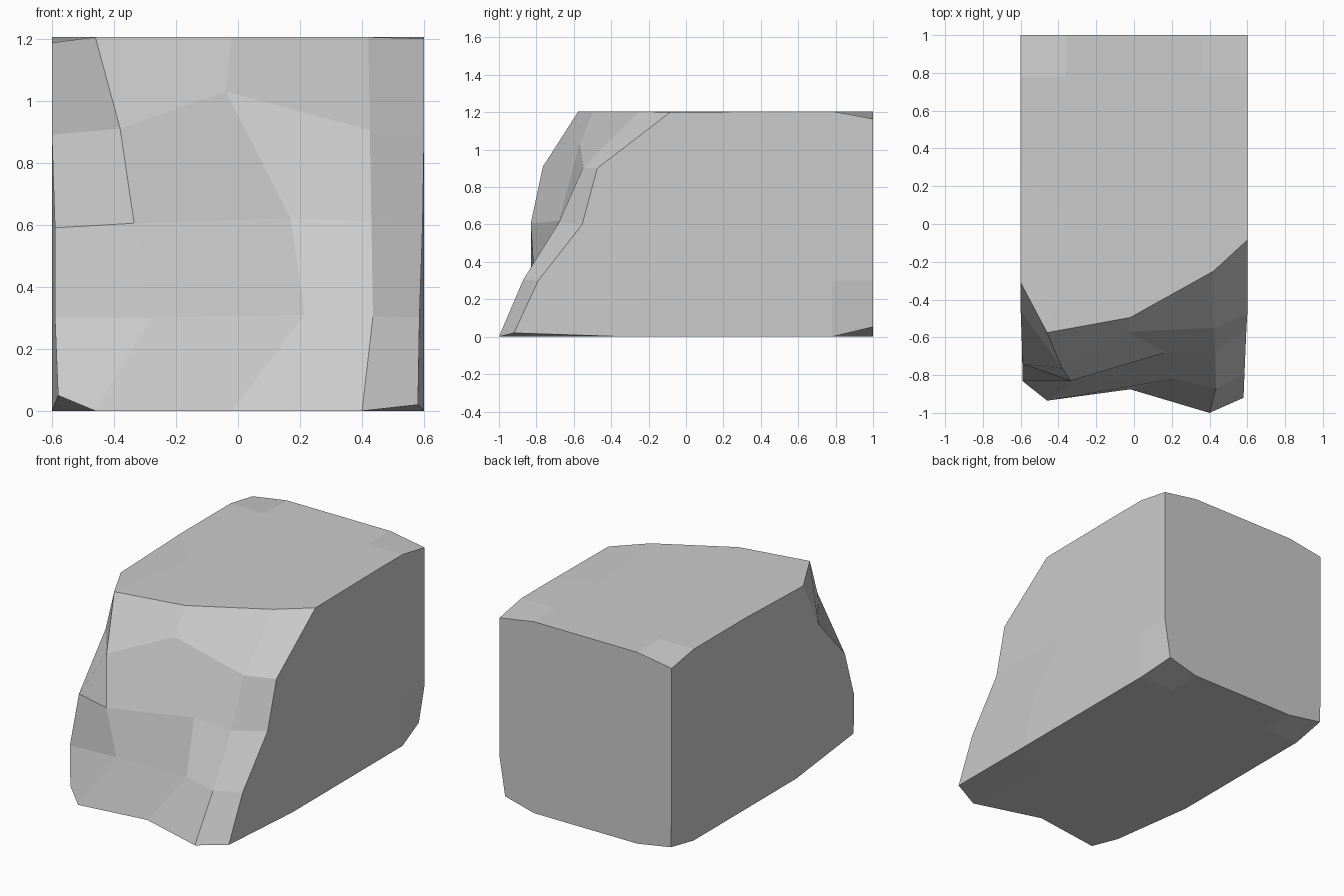
import bpy, bmesh

if "Cube" in bpy.data.objects:
    bpy.data.objects.remove(bpy.data.objects["Cube"])

TOP = 1.205
# Craggy front: five rows from bottom to top, five (x, y, z) points each
FRONT = [
    [(-.58, -.84, .05), (-.46, -.935, 0), (-.02, -.875, 0), (.40, -1, 0), (.58, -.92, .02)],
    [(-.59, -.83, .3), (-.28, -.81, .3), (.215, -.82, .31), (.435, -.87, .305), (.585, -.79, .3)],
    [(-.59, -.74, .59), (-.335, -.83, .605), (.17, -.68, .62), (.43, -.68, .61), (.595, -.555, .6)],
    [(-.6, -.46, .89), (-.38, -.765, .91), (-.04, -.57, 1.03), (.425, -.55, .905), (.6, -.475, .9)],
    [(-.6, -.31, 1.187), (-.46, -.575, TOP), (-.02, -.495, TOP), (.42, -.25, TOP), (.6, -.085, 1.2)],
]
COLS = [-.6, -.36, 0, .36, .6]
ROWS = [0, .3, .6, .9, TOP]
# Slightly worn back corners, keyed by (column, row)
BACK = {(0, 0): (-.595, 1, .04), (4, 0): (.56, 1, .052),
        (0, 4): (-.6, 1, 1.167), (4, 4): (.6, 1, 1.165)}


def point(i, j, k):
    """Lattice point: column i, row j, depth layer k (0 = front, 3 = back)."""
    if k == 0:
        return FRONT[j][i]
    if k == 1:
        return (COLS[i], FRONT[j][i][1] + .6, ROWS[j])
    if k == 3 and (i, j) in BACK:
        return BACK[i, j]
    return (COLS[i], (.78, 1)[k - 2], ROWS[j])


bm = bmesh.new()
verts = {}


def face(*keys):
    for key in keys:
        if key not in verts:
            verts[key] = bm.verts.new(point(*key))
    bm.faces.new([verts[key] for key in keys])


# Front and back
for i in range(4):
    for j in range(4):
        for k in (0, 3):
            face((i, j, k), (i + 1, j, k), (i + 1, j + 1, k), (i, j + 1, k))
# Left, right, bottom and top
for a in range(4):
    for k in range(3):
        for s in (0, 4):
            face((s, a, k), (s, a + 1, k), (s, a + 1, k + 1), (s, a, k + 1))
            face((a, s, k), (a + 1, s, k), (a + 1, s, k + 1), (a, s, k + 1))

bmesh.ops.recalc_face_normals(bm, faces=bm.faces)
mesh = bpy.data.meshes.new("cliff_block")
bm.to_mesh(mesh)
bm.free()
bpy.context.collection.objects.link(bpy.data.objects.new("cliff_block", mesh))
